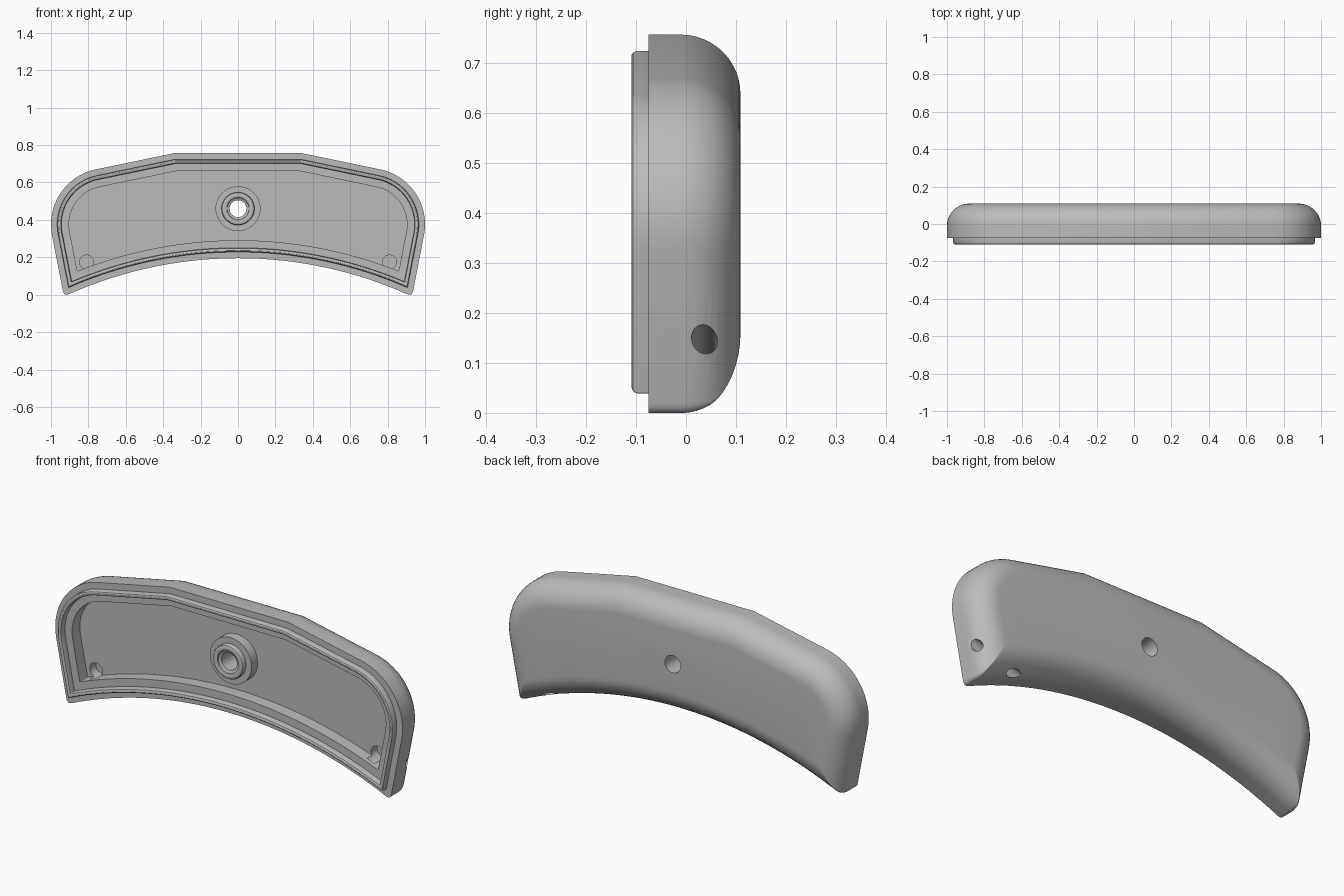
import bpy, bmesh, math
from mathutils import Vector, Matrix

cube = bpy.data.objects.get("Cube")
if cube:
    bpy.data.objects.remove(cube)

grey = bpy.data.materials.new("plain grey")
grey.use_nodes = True
colour = (0.5, 0.5, 0.5, 1)
grey.diffuse_color = colour
grey.node_tree.nodes["Principled BSDF"].inputs["Base Color"].default_value = colour

SLOPE, LEAN = math.radians(11.7), math.radians(-11)
ARCH_Z, ARCH_R = -2.025, 2.22


def outline(d):
    """Closed outline in (x, z), moved inward by d."""
    half = [Vector((0.34 - d * math.tan(SLOPE / 2), 0.757 - d))]
    # big shoulder arc
    centre, r, start, n = Vector((0.70, 0.376)), 0.3 - d, math.pi / 2 - SLOPE, 20
    for i in range(n + 1):
        a = start + (LEAN - start) * i / n
        half.append(centre + r * Vector((math.cos(a), math.sin(a))))
    # straight side meets the arched underside
    down = Vector((math.sin(LEAN), -math.cos(LEAN)))
    p = half[-1] - Vector((0, ARCH_Z))
    b, c = p.dot(down), p.length_squared - (ARCH_R + d) ** 2
    corner = half[-1] + down * (-b - math.sqrt(b * b - c))
    angle = math.atan2(corner.x, corner.y - ARCH_Z)

    def arch(a):
        return Vector((math.sin(a), 0)) * (ARCH_R + d) + Vector((0, ARCH_Z + math.cos(a) * (ARCH_R + d)))

    # small rounded foot
    reach = max(0.025 - d, 0.004) * 1.25
    a0 = angle - reach / (ARCH_R + d)
    p0, p2 = corner - down * reach, arch(a0)
    for i in range(7):
        t = i / 6
        half.append(p0 * (1 - t) ** 2 + corner * 2 * t * (1 - t) + p2 * t * t)
    half += [arch(a0 * (1 - i / 20)) for i in range(1, 20)]
    return half + [arch(0)] + [Vector((-q.x, q.y)) for q in reversed(half)]


def finish(name, bm):
    bmesh.ops.recalc_face_normals(bm, faces=bm.faces)
    mesh = bpy.data.meshes.new(name)
    bm.to_mesh(mesh)
    bm.free()
    mesh.materials.append(grey)
    obj = bpy.data.objects.new(name, mesh)
    bpy.context.collection.objects.link(obj)
    return obj


def loft(bm, rings, closed=False):
    loops = [[bm.verts.new(co) for co in ring] for ring in rings]
    pairs = list(zip(loops, loops[1:]))
    if closed:
        pairs.append((loops[-1], loops[0]))
    for lo, hi in pairs:
        for i in range(len(lo)):
            j = (i + 1) % len(lo)
            bm.faces.new((lo[i], lo[j], hi[j], hi[i]))
    if not closed:
        bm.faces.new(loops[0])
        bm.faces.new(loops[-1])


def select(obj):
    bpy.ops.object.select_all(action='DESELECT')
    obj.select_set(True)
    bpy.context.view_layer.objects.active = obj


def drill(target, start, end, radius):
    start, end = Vector(start), Vector(end)
    axis = end - start
    bm = bmesh.new()
    turn = axis.to_track_quat('Z', 'Y').to_matrix().to_4x4()
    bmesh.ops.create_cone(bm, cap_ends=True, segments=40, radius1=radius, radius2=radius,
                          depth=axis.length,
                          matrix=Matrix.Translation((start + end) / 2) @ turn)
    cutter = finish("drill_cutter", bm)
    cutter.hide_render = True
    mod = target.modifiers.new("hole", 'BOOLEAN')
    mod.operation, mod.solver, mod.object = 'DIFFERENCE', 'EXACT', cutter
    select(target)
    bpy.ops.object.modifier_apply(modifier=mod.name)
    bpy.data.objects.remove(cutter)


# Shell section as (inset, y): floor, ledge, raised lip, rim, rounded back
section = [(0.096, -0.01), (0.096, -0.075), (0.056, -0.075), (0.056, -0.099),
           (0.053, -0.106), (0.047, -0.109), (0.041, -0.109), (0.036, -0.106),
           (0.033, -0.099), (0.033, -0.075), (0.0, -0.075)]
ROUND = 0.119
for i in range(13):
    a = math.pi / 2 * i / 12
    section.append((ROUND * (1 - math.cos(a)), -0.01 + ROUND * math.sin(a)))
bm = bmesh.new()
loft(bm, [[(p.x, y, p.y) for p in outline(d)] for d, y in section])
shell = finish("shell", bm)

# Holes: centre bore, two blind pockets, slanted cord tunnel on the left end
HUB_Z = 0.46
drill(shell, (0, -0.2, HUB_Z), (0, 0.2, HUB_Z), 0.045)
for side in (-1, 1):
    drill(shell, (0.81 * side, -0.05, 0.175), (0.81 * side, 0.04, 0.175), 0.037)
drill(shell, (1.12, 0.037, 0.2), (0.58, 0.037, 0.032), 0.026)

# Stepped hub around the centre bore, as (radius, y)
hub_section = [(0.045, -0.008), (0.12, -0.008), (0.12, -0.06), (0.088, -0.06),
               (0.088, -0.078), (0.085, -0.084), (0.078, -0.087), (0.066, -0.087),
               (0.06, -0.084), (0.058, -0.078), (0.045, -0.072)]
turns = [math.tau * i / 48 for i in range(48)]
bm = bmesh.new()
loft(bm, [[(r * math.cos(a), y, HUB_Z + r * math.sin(a)) for a in turns]
          for r, y in hub_section], closed=True)
hub = finish("centre_hub", bm)

for obj in (shell, hub):
    select(obj)
    bpy.ops.object.shade_smooth_by_angle(angle=math.radians(30))
